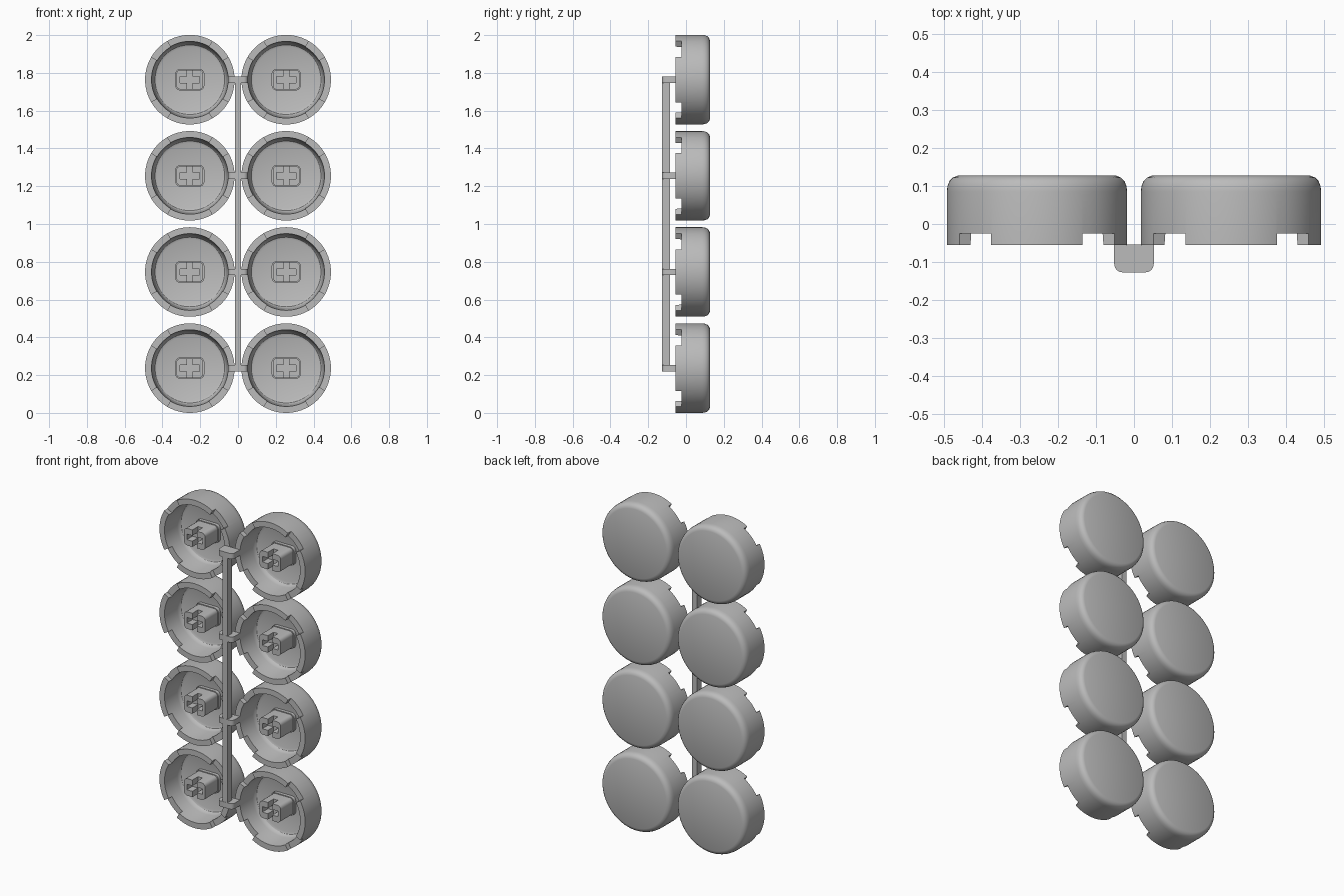
import bpy, bmesh, math
from mathutils import Matrix, Vector

if "Cube" in bpy.data.objects:
    bpy.data.objects.remove(bpy.data.objects["Cube"])

grey = bpy.data.materials.new("grey_plastic")
grey.use_nodes = True
colour = (0.5, 0.5, 0.5, 1)
grey.diffuse_color = colour
grey.node_tree.nodes["Principled BSDF"].inputs["Base Color"].default_value = colour

R, RIM, FLOOR, BACK = 0.237, -0.055, 0.085, 0.127
SPACING = 0.509


def make(name, bm):
    bmesh.ops.recalc_face_normals(bm, faces=bm.faces)
    mesh = bpy.data.meshes.new(name)
    bm.to_mesh(mesh)
    bm.free()
    mesh.materials.append(grey)
    ob = bpy.data.objects.new(name, mesh)
    bpy.context.collection.objects.link(ob)
    return ob


def prism(bm, outline, y0, y1):
    """Extrude an (x, z) outline from y0 to y1."""
    face = bm.faces.new([bm.verts.new((x, y0, z)) for x, z in outline])
    ext = bmesh.ops.extrude_face_region(bm, geom=[face])["geom"]
    verts = [v for v in ext if isinstance(v, bmesh.types.BMVert)]
    bmesh.ops.translate(bm, verts=verts, vec=(0, y1 - y0, 0))


def rounded(w, h, r, steps=4):
    """Rounded rectangle outline, w by h."""
    pts = []
    for k in range(4):
        sx, sz = (1, -1, -1, 1)[k], (1, 1, -1, -1)[k]
        for i in range(steps + 1):
            a = (k + i / steps) * math.pi / 2
            pts.append((sx * (w / 2 - r) + r * math.cos(a),
                        sz * (h / 2 - r) + r * math.sin(a)))
    return pts


def box(bm, size, centre):
    bmesh.ops.create_cube(bm, size=1, matrix=Matrix.Translation(centre) @ Matrix.Diagonal((*size, 1)))


def cut(ob, cutter):
    """Apply a difference and discard the cutter."""
    cutter.hide_render = True
    mod = ob.modifiers.new("cut", "BOOLEAN")
    mod.operation, mod.solver, mod.object = "DIFFERENCE", "EXACT", cutter
    activate(ob)
    bpy.ops.object.modifier_apply(modifier=mod.name)
    bpy.data.objects.remove(cutter)


def activate(ob):
    bpy.ops.object.select_all(action="DESELECT")
    ob.select_set(True)
    bpy.context.view_layer.objects.active = ob


def smooth(ob):
    activate(ob)
    bpy.ops.object.shade_smooth_by_angle(angle=math.radians(32))


# Cap shell: one profile turned about the y axis
profile = [(0, FLOOR), (0.172, FLOOR), (0.184, 0.08), (0.191, 0.07), (0.194, 0.055), (0.203, RIM),
           (R, RIM), (R, 0.085), (0.235, 0.1), (0.23, 0.113), (0.221, 0.122), (0.208, BACK), (0, BACK)]
bm = bmesh.new()
verts = [bm.verts.new((r, y, 0)) for r, y in profile]
edges = [bm.edges.new(pair) for pair in zip(verts, verts[1:])]
bmesh.ops.spin(bm, geom=verts + edges, cent=(0, 0, 0), axis=(0, 1, 0), angle=2 * math.pi, steps=72)
bmesh.ops.remove_doubles(bm, verts=bm.verts, dist=1e-4)
cap = make("cap", bm)

# Four notches in the rim
bm = bmesh.new()
for k in range(4):
    a, b = (math.radians(90 * k + d) for d in (30.5, 59.5))
    wedge = [(r * math.cos(t), r * math.sin(t)) for r, t in ((0.15, a), (0.3, a), (0.3, b), (0.15, b))]
    prism(bm, wedge, RIM - 0.05, -0.025)
cut(cap, make("notch_cutter", bm))
smooth(cap)

# Stem with a cross slot, and a low foot round its base
bm = bmesh.new()
prism(bm, rounded(0.142, 0.104, 0.022), RIM, FLOOR + 0.01)
stem = make("stem", bm)
for w, h in ((0.105, 0.034), (0.03, 0.15)):
    bm = bmesh.new()
    box(bm, (w, 0.2, h), (0, RIM + 0.01, 0))
    slot = make("slot_cutter", bm)
    slot.location.y = -0.055
    cut(stem, slot)
smooth(stem)

bm = bmesh.new()
prism(bm, rounded(0.154, 0.114, 0.026), FLOOR - 0.02, FLOOR + 0.01)
foot = make("stem_foot", bm)
smooth(foot)

# Two columns of four caps
sources = (cap, stem, foot)
for row in range(4):
    for side, x in (("left", 0.255), ("right", -0.255)):
        for src in sources:
            ob = bpy.data.objects.new(f"{src.name}_{side}_{row + 1}", src.data)
            ob.location = (x, 0, R + SPACING * row)
            bpy.context.collection.objects.link(ob)
for src in sources:
    bpy.data.objects.remove(src)

# Runner bar between the columns
bm = bmesh.new()
z0, z1 = R, R + 3 * SPACING
box(bm, (0.034, 0.042, z1 - z0), (0, -0.105, (z0 + z1) / 2))
make("runner_bar", bm)

# Bridges joining the bar to each pair of caps, rounded in front
for row in range(4):
    bm = bmesh.new()
    outline = [(x, max(-0.127, min(y - 0.087, -0.054))) for x, y in rounded(0.104, 0.08, 0.022)]
    outline = [(math.copysign(0.052, x), -0.054) if y > -0.08 else (x, y) for x, y in outline]
    prism(bm, outline, -0.017, 0.017)
    bmesh.ops.remove_doubles(bm, verts=bm.verts, dist=1e-4)
    # Turn the outline's second axis from z to y
    bmesh.ops.transform(bm, verts=bm.verts, matrix=Matrix(((1, 0, 0, 0), (0, 0, 1, 0), (0, 1, 0, 0), (0, 0, 0, 1))))
    bridge = make(f"bridge_{row + 1}", bm)
    bridge.location.z = R + SPACING * row
    smooth(bridge)
